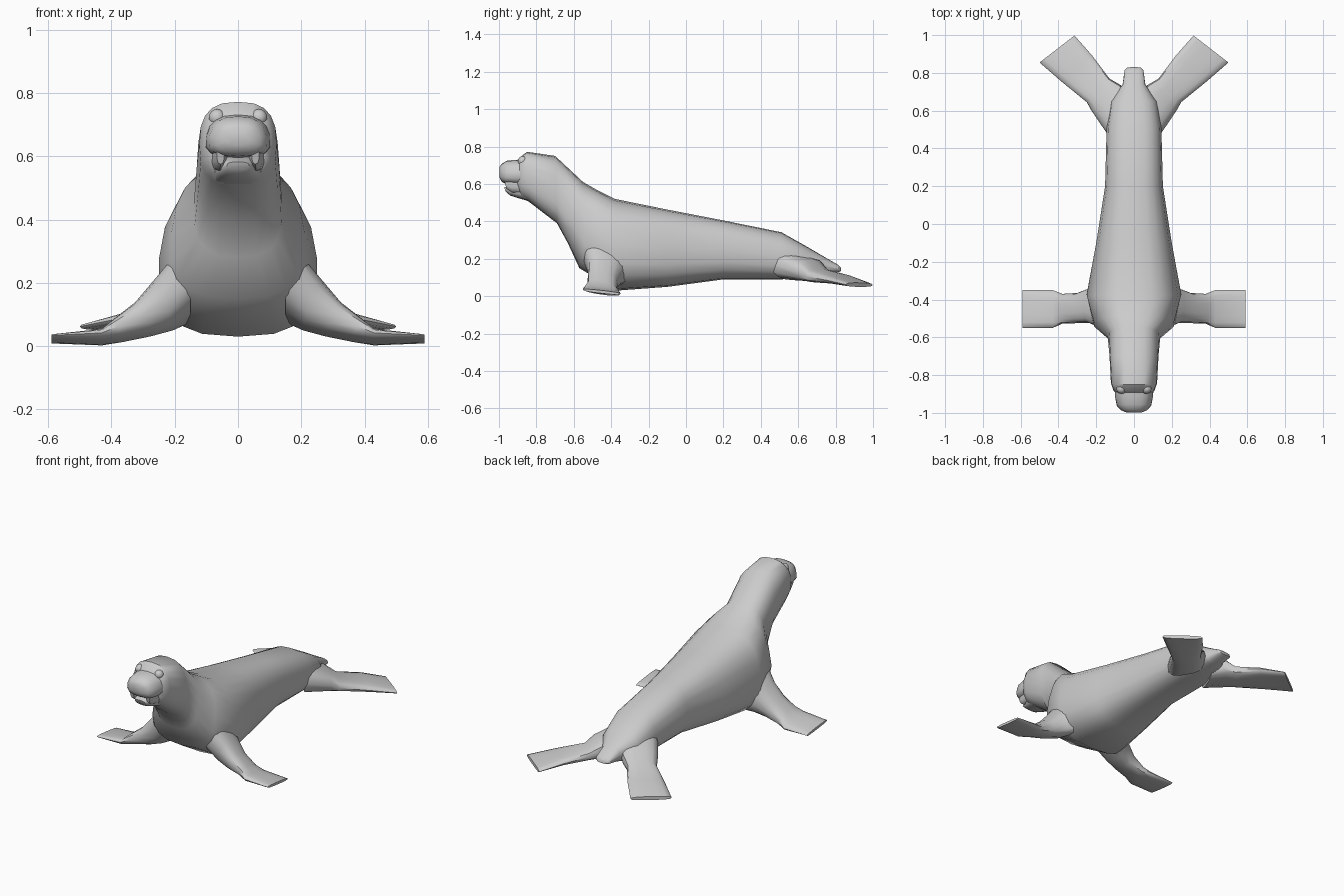
import bpy, bmesh, math
from mathutils import Vector


def finish(obj, angle=40):
    bpy.ops.object.select_all(action='DESELECT')
    obj.select_set(True)
    bpy.context.view_layer.objects.active = obj
    bpy.ops.object.shade_smooth_by_angle(angle=math.radians(angle))


def loft(name, rings, seg=16, power=0.75, mirror=False):
    """Each ring: edge point a, opposite edge point b, half-thickness vector, taper toward a."""
    bm = bmesh.new()
    loops = []
    for a, b, half, taper in rings:
        a, b, half = Vector(a), Vector(b), Vector(half)
        loop = []
        for i in range(seg):
            t = 2 * math.pi * i / seg
            c, s = (math.copysign(abs(f) ** power, f) for f in (math.cos(t), math.sin(t)))
            if abs(c) < 1e-6:
                c = 0.0
            if abs(s) < 1e-6:
                s = 0.0
            loop.append(bm.verts.new((a + b) / 2 + (a - b) / 2 * c + half * s * (1 - taper * c)))
        loops.append(loop)
    for p, q in zip(loops, loops[1:]):
        for i in range(seg):
            j = (i + 1) % seg
            bm.faces.new((p[i], p[j], q[j], q[i]))
    bm.faces.new(loops[0])
    bm.faces.new(loops[-1])
    bmesh.ops.recalc_face_normals(bm, faces=bm.faces)
    if mirror:
        geom = bm.verts[:] + bm.edges[:] + bm.faces[:]
        copy = bmesh.ops.duplicate(bm, geom=geom)["geom"]
        verts = [g for g in copy if isinstance(g, bmesh.types.BMVert)]
        for v in verts:
            v.co.x = -v.co.x
        bmesh.ops.reverse_faces(bm, faces=[g for g in copy if isinstance(g, bmesh.types.BMFace)])
    mesh = bpy.data.meshes.new(name)
    bm.to_mesh(mesh)
    bm.free()
    obj = bpy.data.objects.new(name, mesh)
    bpy.context.collection.objects.link(obj)
    finish(obj)
    return obj


def upright(rows):
    """Rows of top y, top z, bottom y, bottom z, half width, taper."""
    return [((0, ty, tz), (0, by, bz), (w, 0, 0), k) for ty, tz, by, bz, w, k in rows]


# Torso, neck, skull and stub tail
loft("body", upright([
    (-0.905, 0.71, -0.90, 0.56, 0.085, 0),
    (-0.885, 0.745, -0.88, 0.525, 0.108, 0),
    (-0.85, 0.772, -0.84, 0.505, 0.122, 0),
    (-0.70, 0.75, -0.69, 0.39, 0.13, 0),
    (-0.55, 0.61, -0.63, 0.28, 0.14, 0.05),
    (-0.48, 0.57, -0.57, 0.15, 0.21, 0.1),
    (-0.38, 0.52, -0.37, 0.03, 0.25, 0.1),
    (-0.10, 0.463, -0.10, 0.05, 0.20, 0.08),
    (0.20, 0.405, 0.20, 0.09, 0.153, 0.05),
    (0.51, 0.342, 0.50, 0.09, 0.145, 0.05),
    (0.65, 0.263, 0.65, 0.095, 0.125, 0.1),
    (0.74, 0.21, 0.74, 0.115, 0.06, 0),
    (0.81, 0.17, 0.82, 0.13, 0.05, 0),
    (0.827, 0.155, 0.83, 0.135, 0.035, 0)]), 20)

# Snout with a broad upper lip
loft("snout", upright([
    (-0.84, 0.74, -0.84, 0.59, 0.105, 0.1),
    (-0.91, 0.728, -0.91, 0.595, 0.10, 0.15),
    (-0.955, 0.726, -0.965, 0.60, 0.09, 0.15),
    (-0.985, 0.708, -0.985, 0.612, 0.07, 0.1),
    (-0.998, 0.69, -0.998, 0.635, 0.04, 0)]))

# Lower jaw
loft("lower_jaw", upright([
    (-0.84, 0.61, -0.84, 0.508, 0.09, 0),
    (-0.91, 0.60, -0.90, 0.525, 0.068, 0),
    (-0.95, 0.59, -0.94, 0.538, 0.05, 0),
    (-0.972, 0.582, -0.965, 0.56, 0.035, 0)]))

# Drooping cheeks beside the mouth
loft("cheeks", [
    ((0.058, -0.86, 0.64), (0.058, -0.86, 0.55), (0.03, 0, 0), 0),
    ((0.057, -0.94, 0.64), (0.057, -0.93, 0.555), (0.02, 0, 0), 0),
    ((0.055, -0.975, 0.635), (0.055, -0.96, 0.575), (0.012, 0, 0), 0)], 10, 0.8, True)

# Front flippers: arm flowing into a flat paddle
loft("front_flippers", [
    ((0.15, -0.56, 0.26), (0.15, -0.28, 0.16), (0.0, 0, 0.12), 0),
    ((0.235, -0.525, 0.15), (0.235, -0.34, 0.11), (0.03, 0, 0.075), 0),
    ((0.30, -0.525, 0.10), (0.30, -0.365, 0.07), (0.025, 0, 0.05), 0),
    ((0.38, -0.528, 0.062), (0.38, -0.37, 0.035), (0.015, 0, 0.032), 0),
    ((0.43, -0.55, 0.042), (0.43, -0.35, 0.015), (0, 0, 0.02), 0),
    ((0.59, -0.55, 0.034), (0.59, -0.35, 0.012), (0, 0, 0.008), 0)], 14, 0.75, True)

# Hind flippers, splayed outward
loft("hind_flippers", [
    ((0.03, 0.68, 0.15), (0.13, 0.46, 0.17), (0, 0, 0.075), 0),
    ((0.07, 0.735, 0.145), (0.225, 0.60, 0.13), (0, 0, 0.055), 0),
    ((0.13, 0.77, 0.115), (0.25, 0.645, 0.105), (0, 0, 0.035), 0),
    ((0.22, 0.89, 0.095), (0.385, 0.755, 0.085), (0, 0, 0.022), 0),
    ((0.315, 0.998, 0.06), (0.50, 0.855, 0.062), (0, 0, 0.011), 0)], 14, 0.7, True)

# Eyes
for side, label in ((-1, "left"), (1, "right")):
    bpy.ops.mesh.primitive_uv_sphere_add(segments=14, ring_count=8, radius=0.027,
                                         location=(side * 0.066, -0.872, 0.722))
    eye = bpy.context.object
    eye.name = label + "_eye"
    finish(eye)
